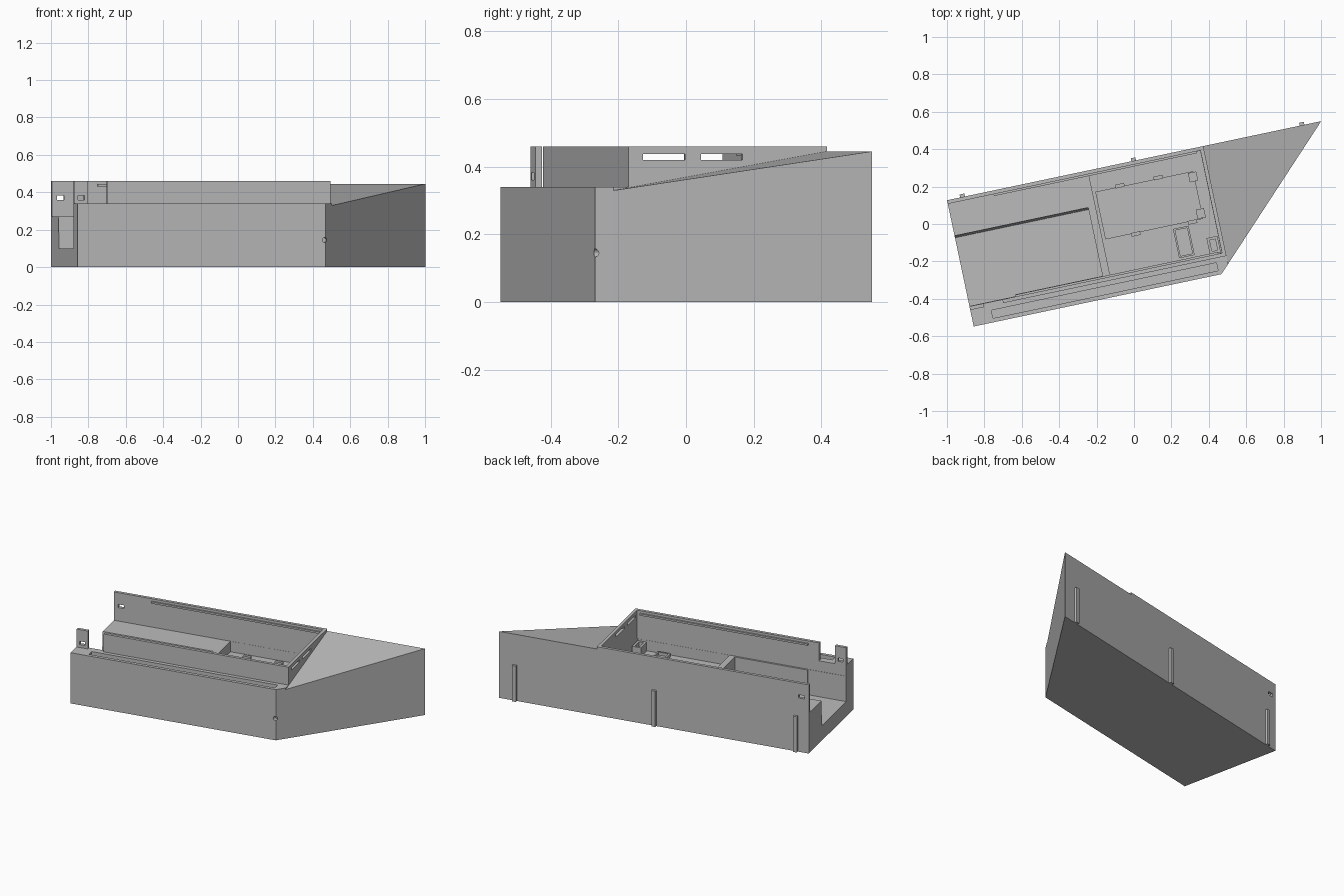
import bpy, bmesh, math
from mathutils import Matrix

if "Cube" in bpy.data.objects:
    bpy.data.objects.remove(bpy.data.objects["Cube"])

grey = bpy.data.materials.new("mid_grey")
grey.diffuse_color = (0.5, 0.5, 0.5, 1)
grey.use_nodes = True
grey.node_tree.nodes["Principled BSDF"].inputs["Base Color"].default_value = grey.diffuse_color

# Everything is drawn in (u along, v across, z) and turned into place
PLACE = Matrix.Translation((-0.857, -0.548, 0)) @ Matrix.Rotation(math.radians(11.93), 4, 'Z')


def finish(name, bm):
    bmesh.ops.recalc_face_normals(bm, faces=bm.faces)
    me = bpy.data.meshes.new(name)
    bm.to_mesh(me)
    bm.free()
    me.transform(PLACE)
    me.materials.append(grey)
    ob = bpy.data.objects.new(name, me)
    bpy.context.collection.objects.link(ob)
    return ob


def prism(name, outline, z0, top):
    """Extrude a (u, v) outline from z0 up to top(v)."""
    bm = bmesh.new()
    low = [bm.verts.new((u, v, z0)) for u, v in outline]
    high = [bm.verts.new((u, v, top(v))) for u, v in outline]
    bm.faces.new(low[::-1])
    bm.faces.new(high)
    n = len(outline)
    for i in range(n):
        j = (i + 1) % n
        bm.faces.new((low[i], low[j], high[j], high[i]))
    return finish(name, bm)


def box(name, u0, u1, v0, v1, z0, z1):
    return prism(name, [(u0, v0), (u1, v0), (u1, v1), (u0, v1)], z0, lambda v: z1)


def hole(name, u, v, z, r, length):
    bm = bmesh.new()
    mat = Matrix.Translation((u, v, z)) @ Matrix.Rotation(math.pi / 2, 4, 'X')
    bmesh.ops.create_cone(bm, cap_ends=True, segments=16, radius1=r, radius2=r,
                          depth=length, matrix=mat)
    return finish(name, bm)


def carve(ob, cutters):
    for c in cutters:
        c.hide_render = True
        m = ob.modifiers.new("cut", 'BOOLEAN')
        m.operation, m.solver, m.object = 'DIFFERENCE', 'EXACT', c
    dg = bpy.context.evaluated_depsgraph_get()
    me = bpy.data.meshes.new_from_object(ob.evaluated_get(dg))
    ob.modifiers.clear()
    ob.data = me
    for c in cutters:
        bpy.data.objects.remove(c)


# Main housing block, hollowed out into trays
body = prism("housing", [(0, 0), (1.354, 0), (1.40, 0.046), (1.40, 0.69), (0, 0.69)],
             0, lambda v: 0.46)
left_tray = box("left_tray_cut", -0.1, 0.73, 0.112, 0.51, 0.10, 0.5)
# slanted edge below the rear shelf
for p in left_tray.data.vertices:
    q = PLACE.inverted() @ p.co
    if q.z < 0.2 and q.y > 0.3:
        q.y -= 0.025
        p.co = PLACE @ q
carve(body, [
    box("rail_cut", -0.1, 1.6, -0.1, 0.09, 0.34, 0.6),
    box("upper_cut", -0.1, 1.38, 0.11, 0.67, 0.27, 0.61),
    left_tray,
    box("right_tray_cut", 0.77, 1.379, 0.111, 0.669, 0.20, 0.52),
    box("front_wall_gap", 0.075, 0.18, 0.05, 0.15, 0.34, 0.62),
    box("channel_cut", 0.11, 1.34, 0.022, 0.065, 0.31, 0.4),
    box("side_slot_a", 1.3, 1.5, 0.134, 0.262, 0.42, 0.438),
    box("side_slot_b", 1.3, 1.5, 0.31, 0.435, 0.42, 0.438),
    box("rear_hole", 0.028, 0.068, 0.6, 0.8, 0.36, 0.382),
    box("tab_hole", 0.02, 0.055, 0.05, 0.15, 0.36, 0.382),
    hole("corner_hole", 1.35, 0.0, 0.145, 0.013, 0.06),
])

# Sloped side wedge
prism("side_wedge", [(1.40, 0.046), (2.045, 0.69), (1.40, 0.69)], 0,
      lambda v: 0.325 + 0.12 * (v - 0.02) / 0.67)

# Ribs on the back
for u in (0.085, 1.02, 1.94):
    box("back_rib", u - 0.013, u + 0.013, 0.685, 0.706, 0.0, 0.24)

# Lid ridges just under the rim
box("rear_ridge", 0.25, 1.36, 0.660, 0.672, 0.432, 0.444)
box("front_ridge", 0.25, 1.36, 0.108, 0.120, 0.432, 0.444)

# Ledge along the inside of the front wall
box("front_ledge", 0.25, 0.74, 0.105, 0.122, 0.10, 0.27)


def frame(name, u0, u1, v0, v1, z0, z1, t):
    """Four thin walls round a rectangle."""
    box(name, u0, u1, v0, v0 + t, z0, z1)
    box(name, u0, u1, v1 - t, v1, z0, z1)
    box(name, u0, u0 + t, v0 + t, v1 - t, z0, z1)
    box(name, u1 - t, u1, v0 + t, v1 - t, z0, z1)


# Board seat, clips and posts in the right tray
box("board", 0.785, 1.32, 0.31, 0.57, 0.19, 0.22)
for u, v in ((0.92, 0.575), (1.13, 0.575), (0.95, 0.305), (1.26, 0.305)):
    box("board_clip", u - 0.025, u + 0.025, v - 0.01, v + 0.01, 0.19, 0.24)
for v in (0.34, 0.54):
    box("board_post", 1.29, 1.335, v - 0.025, v + 0.025, 0.19, 0.235)
frame("small_socket", 1.15, 1.235, 0.13, 0.29, 0.19, 0.22, 0.01)
frame("corner_socket", 1.315, 1.375, 0.115, 0.205, 0.19, 0.26, 0.015)
